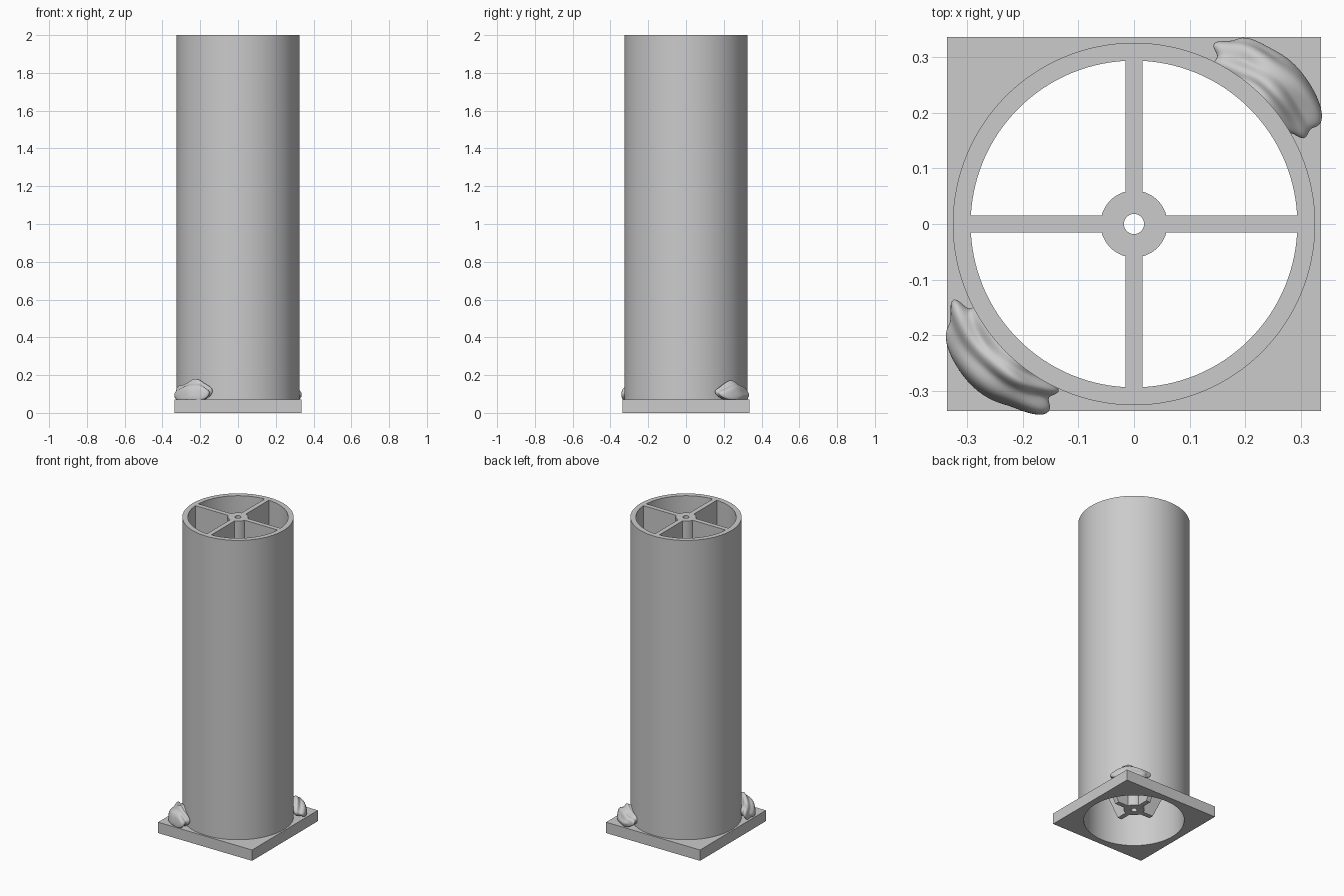
import bpy
import bmesh
from math import sin, cos, pi, radians, sqrt

cube = bpy.data.objects.get("Cube")
if cube:
    bpy.data.objects.remove(cube, do_unlink=True)

grey = bpy.data.materials.new("plain grey")
grey.use_nodes = True
colour = (0.6, 0.6, 0.6, 1)
grey.diffuse_color = colour
grey.node_tree.nodes["Principled BSDF"].inputs["Base Color"].default_value = colour


def finish(name, bm, angle=30):
    bmesh.ops.recalc_face_normals(bm, faces=bm.faces)
    mesh = bpy.data.meshes.new(name)
    bm.to_mesh(mesh)
    bm.free()
    obj = bpy.data.objects.new(name, mesh)
    bpy.context.collection.objects.link(obj)
    mesh.materials.append(grey)
    bpy.ops.object.select_all(action="DESELECT")
    obj.select_set(True)
    bpy.context.view_layer.objects.active = obj
    bpy.ops.object.shade_smooth_by_angle(angle=radians(angle))
    return obj


def ring_solid(name, outer, inner, z0, z1, sides=128, square=False):
    """Hollow extrusion with a round bore and a round or square outside."""
    bm = bmesh.new()
    loops = []
    for size, z, boxy in ((outer, z0, square), (outer, z1, square),
                          (inner, z1, False), (inner, z0, False)):
        loop = []
        for i in range(sides):
            a = 2 * pi * i / sides
            r = size / max(abs(cos(a)), abs(sin(a))) if boxy else size
            loop.append(bm.verts.new((r * cos(a), r * sin(a), z)))
        loops.append(loop)
    for k in range(4):
        a, b = loops[k], loops[(k + 1) % 4]
        for i in range(sides):
            j = (i + 1) % sides
            bm.faces.new((a[i], a[j], b[j], b[i]))
    return finish(name, bm)


BASE_TOP, HEIGHT, BORE, WALL = 0.07, 2.0, 0.293, 0.325

# Square foot, outer tube and the central hub
ring_solid("base_plate", 0.335, BORE, 0, BASE_TOP, square=True)
ring_solid("outer_tube", WALL, BORE, BASE_TOP, HEIGHT)
ring_solid("center_hub", 0.06, 0.018, BASE_TOP, HEIGHT, sides=64)

# Four full-height webs, narrowing toward the hub at the lower end
web_profile = [(0.058, BASE_TOP), (0.13, BASE_TOP), (BORE + 0.001, 0.4),
               (BORE + 0.001, HEIGHT), (0.058, HEIGHT)]
for n, side in enumerate(("left", "back", "right", "front")):
    bm = bmesh.new()
    face = bm.faces.new([bm.verts.new((r, -0.015, z)) for r, z in web_profile])
    out = bmesh.ops.extrude_face_region(bm, geom=[face])
    moved = [v for v in out["geom"] if isinstance(v, bmesh.types.BMVert)]
    bmesh.ops.translate(bm, verts=moved, vec=(0, 0.03, 0))
    web = finish("web_" + side, bm)
    web.rotation_euler.z = n * pi / 2


def folded_lump(name, heading, phase, width, top):
    """Wrinkled mound hugging the tube, with folds running around it."""
    bm = bmesh.new()
    bmesh.ops.create_uvsphere(bm, u_segments=80, v_segments=48, radius=1)
    for v in bm.verts:
        t, d, h = v.co
        fold = sin(9 * d + 3 * t * t + 2 * t + phase) + 0.5 * sin(5 * t - 6 * d + phase)
        swell = 1 + 0.07 * fold
        r = 0.35 + 0.058 * d * swell * (1 - 0.12 * h)
        r = max(r, 0.31)
        # the mound leans up against the tube
        z = BASE_TOP + 0.04 + h * (top - BASE_TOP - 0.04) * swell - 0.018 * d
        z += 0.012 * sin(4 * t + phase) * max(h, 0)
        a = heading + t * width * (1 + 0.06 * fold) / 0.35
        v.co = (r * cos(a), r * sin(a), max(z, BASE_TOP))
    bmesh.ops.dissolve_degenerate(bm, dist=1e-5, edges=bm.edges)
    finish(name, bm, 60)


# Draped mounds in two opposite corners
folded_lump("front_right_mound", radians(225), 0.4, 0.125, 0.165)
folded_lump("back_left_mound", radians(46), 2.1, 0.115, 0.155)
